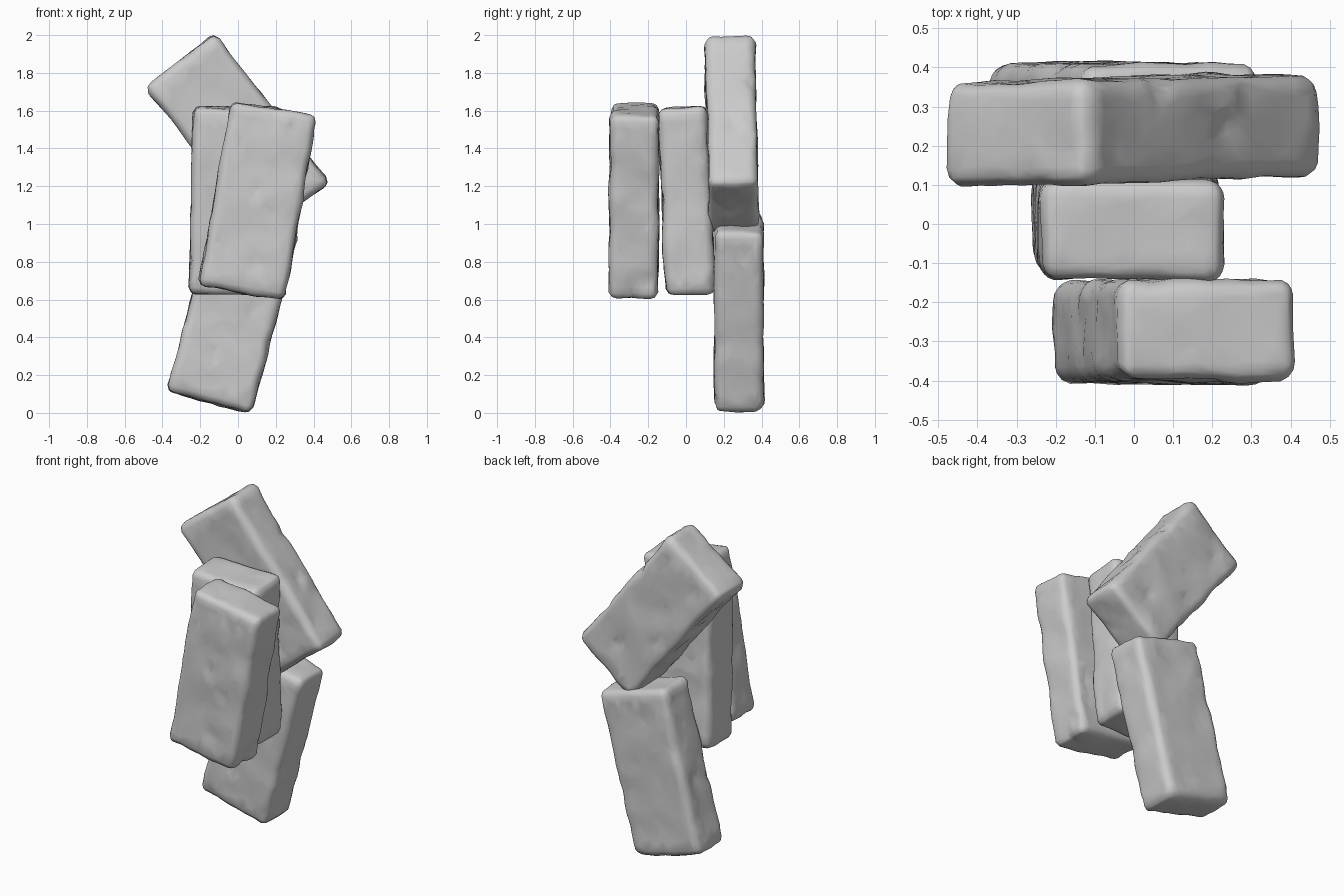
import bpy, bmesh, math, random
from mathutils import Vector, noise

if "Cube" in bpy.data.objects:
    bpy.data.objects.remove(bpy.data.objects["Cube"])

HALF = Vector((0.232, 0.130, 0.495))     # half size of one stone
ROUND = Vector((0.045, 0.050, 0.035))    # corner rounding per axis


def stone(name, loc, lean_x, tilt_y, seed):
    rng = random.Random(seed)
    offset = Vector((seed * 7.3, seed * 3.1, seed * 5.7))
    bm = bmesh.new()
    bmesh.ops.create_cube(bm, size=2)
    bmesh.ops.subdivide_edges(bm, edges=bm.edges[:], cuts=27, use_grid_fill=True)

    # small chipped dents spread over the faces and edges
    dents = []
    for _ in range(16):
        p = Vector([rng.uniform(-1, 1) * h for h in HALF])
        axis = rng.choice((0, 1, 1))
        p[axis] = HALF[axis] * rng.choice((-1, 1))
        dents.append((p, rng.uniform(0.03, 0.06), rng.uniform(0.006, 0.014)))

    for v in bm.verts:
        # rounded block
        p = Vector([v.co[i] * HALF[i] for i in range(3)])
        q = Vector([max(-HALF[i] + ROUND[i], min(HALF[i] - ROUND[i], p[i]))
                    for i in range(3)])
        d = Vector([(p[i] - q[i]) / ROUND[i] for i in range(3)])
        d.normalize()
        p = q + Vector([d[i] * ROUND[i] for i in range(3)])
        # broad waviness, fine hammering and dents
        push = 0.011 * noise.noise(p * 5 + offset) + 0.005 * noise.noise(p * 14 + offset)
        for c, r, depth in dents:
            push -= depth * max(0, 1 - (p - c).length / r)
        v.co = p + d * push

    me = bpy.data.meshes.new(name)
    bm.to_mesh(me)
    bm.free()
    ob = bpy.data.objects.new(name, me)
    bpy.context.collection.objects.link(ob)
    ob.location = loc
    ob.rotation_euler = (math.radians(lean_x), math.radians(tilt_y), 0)
    # irregular hand-cut facets
    dec = ob.modifiers.new("facets", 'DECIMATE')
    dec.ratio = 0.22
    for poly in me.polygons:
        poly.use_smooth = True
    return ob


# four leaning stone blocks, front to back
stone("front_stone", (0.105, -0.275, 1.123), -0.5, 9.8, 1)
stone("middle_stone", (-0.015, 0.003, 1.123), 2.5, 1.3, 2)
stone("upper_back_stone", (-0.003, 0.242, 1.473), 1.2, -37.6, 3)
stone("lower_back_stone", (-0.028, 0.280, 0.535), 0, 14.8, 4)
